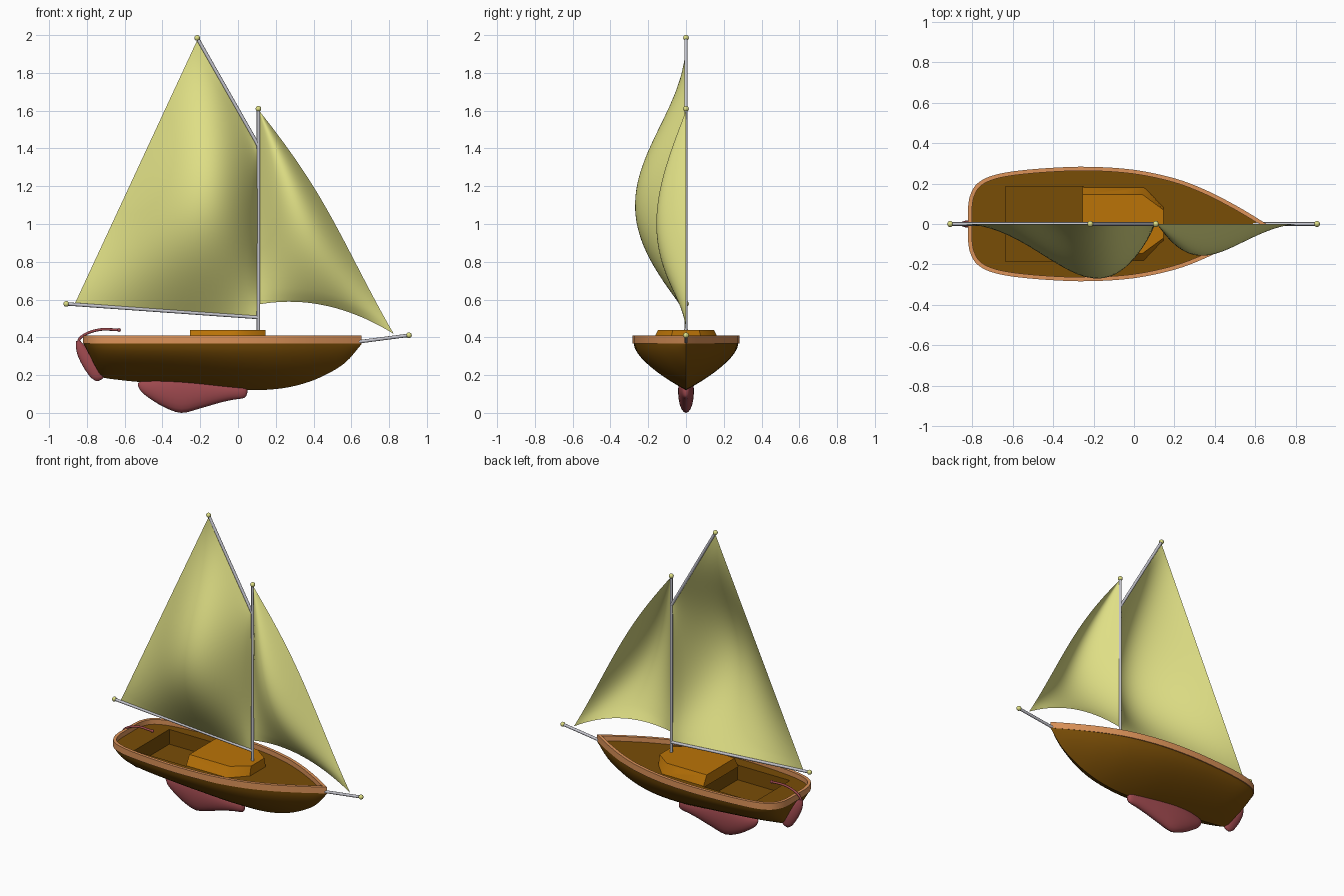
import bpy, bmesh, math
from mathutils import Vector

cube = bpy.data.objects.get("Cube")
if cube:
    bpy.data.objects.remove(cube, do_unlink=True)


def material(name, r, g, b):
    color = [(c / 255) ** 2.2 for c in (r, g, b)] + [1]
    m = bpy.data.materials.new(name)
    m.use_nodes = True
    m.diffuse_color = color
    bsdf = next(n for n in m.node_tree.nodes if n.type == 'BSDF_PRINCIPLED')
    bsdf.inputs["Base Color"].default_value = color
    bsdf.inputs["Roughness"].default_value = 0.6
    return m


dark_wood = material("dark_wood", 120, 78, 15)
cabin_wood = material("cabin_wood", 185, 115, 16)
rail_wood = material("rail_wood", 220, 146, 90)
red_paint = material("red_paint", 158, 75, 80)
canvas = material("canvas", 222, 222, 132)
spar_metal = material("spar_metal", 196, 196, 204)


def build(name, verts, faces, mat, smooth=True, mirror=False, fix=True):
    """Make an object from points and faces, optionally mirrored over y = 0."""
    bm = bmesh.new()
    vs = [bm.verts.new(v) for v in verts]
    for f in faces:
        bm.faces.new([vs[i] for i in f])
    if mirror:
        bmesh.ops.mirror(bm, geom=bm.verts[:] + bm.edges[:] + bm.faces[:],
                         axis='Y', merge_dist=-1)
    bmesh.ops.remove_doubles(bm, verts=bm.verts[:], dist=0.0005)
    if fix:
        bmesh.ops.recalc_face_normals(bm, faces=bm.faces[:])
    mesh = bpy.data.meshes.new(name)
    bm.to_mesh(mesh)
    bm.free()
    mesh.materials.append(mat)
    obj = bpy.data.objects.new(name, mesh)
    bpy.context.collection.objects.link(obj)
    if smooth:
        bpy.ops.object.select_all(action='DESELECT')
        obj.select_set(True)
        bpy.context.view_layer.objects.active = obj
        bpy.ops.object.shade_smooth_by_angle(angle=math.radians(40))
    return obj


def grid_faces(rows, cols, closed=False):
    return [(r * cols + c, r * cols + (c + 1) % cols,
             (r + 1) * cols + (c + 1) % cols, (r + 1) * cols + c)
            for r in range(rows - 1) for c in range(cols if closed else cols - 1)]


def loft(name, rings, mat):
    """Skin closed rings and cap both ends."""
    n, k = len(rings), len(rings[0])
    faces = grid_faces(n, k, True) + [tuple(range(k)), tuple(range((n - 1) * k, n * k))]
    return build(name, [p for ring in rings for p in ring], faces, mat)


def spline(points, steps):
    """Smooth curve through the points (any number of values each)."""
    pts = [Vector(p) for p in points]
    pts = [2 * pts[0] - pts[1]] + pts + [2 * pts[-1] - pts[-2]]
    out = []
    for a, b, c, d in zip(pts, pts[1:], pts[2:], pts[3:]):
        for i in range(steps):
            t = i / steps
            out.append(0.5 * (2 * b + (c - a) * t + (2 * a - 5 * b + 4 * c - d) * t * t
                              + (3 * b - a - 3 * c + d) * t ** 3))
    return out + [pts[-2]]


def tube(name, path, radius, mat, sides=12):
    pts = [Vector(p) for p in path]
    rings = []
    for i, p in enumerate(pts):
        d = (pts[min(i + 1, len(pts) - 1)] - pts[max(i - 1, 0)]).normalized()
        u = Vector((0, 1, 0))
        w = d.cross(u)
        rings.append([p + radius * (u * math.cos(a) + w * math.sin(a))
                      for a in (math.tau * k / sides for k in range(sides))])
    return loft(name, rings, mat)


def ball(name, center, radius, mat):
    bm = bmesh.new()
    bmesh.ops.create_uvsphere(bm, u_segments=16, v_segments=10, radius=radius)
    verts = [v.co + Vector(center) for v in bm.verts]
    faces = [[v.index for v in f.verts] for f in bm.faces]
    bm.free()
    return build(name, verts, faces, mat)


# Hull stations: deck x, half width, keel x, keel z
stations = spline([
    (-.82, 0, -.735, .205), (-.82, .09, -.73, .2), (-.807, .15, -.72, .19),
    (-.775, .2, -.69, .182), (-.71, .236, -.64, .176), (-.6, .26, -.57, .168),
    (-.42, .277, -.41, .154), (-.22, .283, -.22, .138), (0, .268, 0, .121),
    (.2, .226, .2, .126), (.35, .17, .35, .156), (.47, .11, .47, .205),
    (.57, .053, .57, .268), (.655, 0, .655, .365)], 4)
SHEER, LEVELS = .372, 14
hull = []
for x, w, kx, kz in stations:
    for i in range(LEVELS + 1):
        t = math.sin(i / LEVELS * math.pi / 2)
        hull.append((x + (kx - x) * t, .98 * w * (1 - t ** 1.8), SHEER + (kz - SHEER) * t))
build("hull", hull, grid_faces(len(stations), LEVELS + 1), dark_wood, mirror=True)

# Rail around the deck edge
outer = [Vector((s[0], max(s[1], 0))) for s in stations]
inner = []
for i, p in enumerate(outer):
    d = (outer[min(i + 1, len(outer) - 1)] - outer[max(i - 1, 0)]).normalized()
    q = p + .02 * Vector((d.y, -d.x))
    inner.append(Vector((q.x, max(q.y, 0))))
inner[0] = outer[0] + Vector((.02, 0))
inner[-1] = outer[-1] - Vector((.035, 0))
rail = []
for o, n in zip(outer, inner):
    rail += [(o.x, o.y, .368), (o.x, o.y, .41), (n.x, n.y, .41), (n.x, n.y, .368)]
build("rail", rail, grid_faces(len(outer), 4, True), rail_wood, mirror=True)

# Deck with an opening, and the cockpit well below it
DECK, FLOOR, AFT, FORE, SIDE = .378, .28, -.635, -.25, .185
notch = [(FORE, 0), (FORE, SIDE), (AFT, SIDE), (AFT, 0)]
half_deck = [(p.x, p.y, DECK) for i, p in enumerate(inner)
             if i in (0, len(inner) - 1) or p.y > .0005]
half_deck += [(x, y, DECK) for x, y in notch]
build("deck", half_deck, [tuple(range(len(half_deck)))], dark_wood, smooth=False, mirror=True)
well = [(x, y, z) for z in (FLOOR, DECK)
        for x, y in ((AFT, -SIDE), (FORE, -SIDE), (FORE, SIDE), (AFT, SIDE))]
build("cockpit", well, [(0, 1, 2, 3)] + [((i + 1) % 4, i, i + 4, (i + 1) % 4 + 4)
                                         for i in range(4)], dark_wood, smooth=False, fix=False)


# Cabin with portholes cut right through
def cabin_ring(side, shoulder, nose, z):
    half = [(-.255, side), (shoulder, side), (.145, nose)]
    return [(x, y, z) for x, y in half] + [(x, -y, z) for x, y in reversed(half)]


cabin = loft("cabin", [cabin_ring(.185, .05, .085, .368), cabin_ring(.147, .04, .07, .44)],
             cabin_wood)
cutter = tube("porthole_cutter", [(-.055, 0, .415), (-.055, 0, .416)], .011, cabin_wood)
cutter.data.clear_geometry()
bm = bmesh.new()
bmesh.ops.create_cone(bm, cap_ends=True, segments=16, radius1=.011, radius2=.011, depth=.6)
for v in bm.verts:
    v.co = (v.co.x - .055, v.co.z, v.co.y + .417)
bmesh.ops.recalc_face_normals(bm, faces=bm.faces[:])
bm.to_mesh(cutter.data)
bm.free()
cutter.hide_render = True
mod = cabin.modifiers.new("portholes", 'BOOLEAN')
mod.operation, mod.object = 'DIFFERENCE', cutter
bpy.context.view_layer.objects.active = cabin
bpy.ops.object.modifier_apply(modifier=mod.name)
bpy.data.objects.remove(cutter, do_unlink=True)

# Keel and rudder, both lofted from ellipses
angles = [math.tau * k / 20 for k in range(20)]
keel = spline([(.05, .115, .006, .004), (.035, .115, .035, .018), (-.03, .115, .046, .028),
               (-.1, .115, .062, .034), (-.2, .115, .091, .04), (-.3, .115, .115, .042),
               (-.39, .12, .09, .038), (-.465, .13, .055, .027), (-.51, .14, .03, .015),
               (-.53, .15, .006, .003)], 3)
loft("keel", [[(x, ry * math.cos(a), max(z + rz * math.sin(a), 0)) for a in angles]
              for x, z, rz, ry in keel], red_paint)
rudder = spline([(.38, -.845, .012, .01), (.345, -.83, .028, .016), (.3, -.805, .042, .02),
                 (.25, -.773, .05, .022), (.21, -.753, .044, .02), (.185, -.745, .032, .015),
                 (.169, -.745, .008, .004)], 3)
loft("rudder", [[(x + rx * math.cos(a), ry * math.sin(a), z) for a in angles]
                for z, x, rx, ry in rudder], red_paint)
tiller_path = spline([(-.845, 0, .37), (-.835, 0, .397), (-.79, 0, .425),
                      (-.72, 0, .442), (-.63, 0, .439)], 5)
tube("tiller", tiller_path, .007, red_paint)
ball("tiller_knob", tiller_path[-1], .01, red_paint)

# Spars with end balls
for name, start, end in (("mast", (.108, 0, .38), (.108, 0, 1.61)),
                         ("gaff", (.108, 0, 1.415), (-.216, 0, 1.985)),
                         ("boom", (.108, 0, .505), (-.909, 0, .577)),
                         ("bowsprit", (.59, 0, .37), (.905, 0, .411))):
    tube(name, [start, end], .009, spar_metal)
    ball(name + "_ball", end, .015, canvas)

# Sails bulging to one side
N = 28
tack, clew, throat, peak = [Vector(p) for p in
                            ((.105, 0, .507), (-.865, 0, .576), (.105, 0, 1.41), (-.215, 0, 1.975))]
main, jib = [], []
foot_in, foot_out, head = [Vector(p) for p in ((.115, 0, .575), (.825, 0, .418), (.112, 0, 1.6))]
for i in range(N + 1):
    v = i / N
    for j in range(N + 1):
        u = j / N
        p = tack.lerp(clew, u).lerp(throat.lerp(peak, u), v)
        p.y -= .27 * math.sin(math.pi * u ** .85) * math.sin(math.pi * v)
        main.append(p)
        q = foot_in.lerp(foot_out, u).lerp(head, v)
        q.x += .045 * u * math.sin(math.pi * v ** 1.5)
        q.y -= .157 * math.sin(math.pi * u) * math.sin(math.pi * v ** .8)
        q.z += .28 * u * (1 - u) * (1 - v)
        jib.append(q)
build("main_sail", main, grid_faces(N + 1, N + 1), canvas)
build("jib_sail", jib, grid_faces(N + 1, N + 1), canvas)
